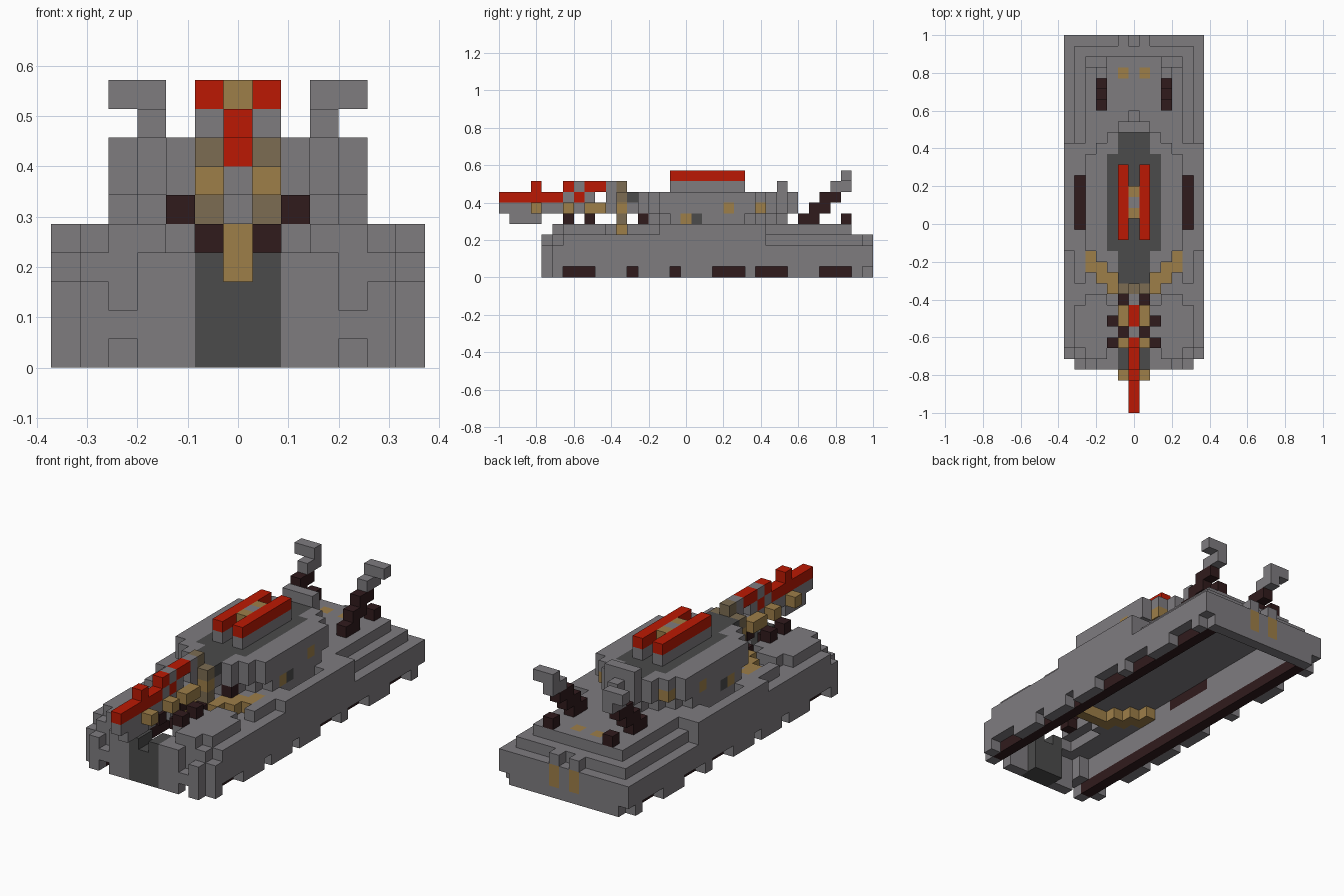
import bpy
import bmesh
from mathutils import Vector

cube = bpy.data.objects.get("Cube")
if cube:
    bpy.data.objects.remove(cube, do_unlink=True)

U = 2 / 35  # edge of one block
COLOURS = {
    "armour_grey": (0.21, 0.2, 0.213),
    "dark_grey": (0.07, 0.07, 0.07),
    "track_brown": (0.03, 0.011, 0.012),
    "brass": (0.34, 0.211, 0.066),
    "dull_brass": (0.2, 0.15, 0.085),
    "red": (0.5, 0.0095, 0.001),
}
GREY, DARK, TRACK, BRASS, DULL, RED = COLOURS
materials = []
for name, rgb in COLOURS.items():
    mat = bpy.data.materials.new(name)
    mat.use_nodes = True
    mat.diffuse_color = (*rgb, 1)
    shader = mat.node_tree.nodes["Principled BSDF"]
    shader.inputs["Base Color"].default_value = (*rgb, 1)
    shader.inputs["Roughness"].default_value = 0.8
    materials.append(mat)

cells = {}


def box(part, colour, xs, ys, zs):
    """Fill an inclusive block range, mirrored left to right."""
    for x in range(xs[0], xs[1] + 1):
        for y in range(ys[0], ys[1] + 1):
            for z in range(zs[0], zs[1] + 1):
                for side in (x, -x):
                    if part:
                        cells[side, y, z] = (part, colour)
                    else:
                        cells.pop((side, y, z), None)


def carve(xs, ys, zs):
    box(None, None, xs, ys, zs)


# Hull: side walls, end plates and a stepped deck, open underneath
box("hull", GREY, (6, 6), (5, 34), (0, 2))
box("hull", GREY, (6, 6), (6, 24), (3, 3))
box("hull", GREY, (0, 5), (4, 4), (0, 3))
box("hull", GREY, (0, 6), (34, 34), (0, 2))
box("hull", GREY, (0, 5), (5, 33), (3, 3))
box("hull", GREY, (5, 5), (5, 33), (1, 2))
box("hull", GREY, (0, 4), (14, 32), (4, 4))
box("hull", GREY, (0, 1), (12, 13), (4, 4))
box("hull", GREY, (2, 3), (13, 13), (4, 4))
box("hull", GREY, (5, 6), (15, 24), (4, 4))
box("hull", GREY, (3, 4), (5, 10), (4, 4))
box("hull", GREY, (5, 5), (6, 9), (4, 4))
box("hull", GREY, (2, 2), (6, 9), (4, 4))
box("hull", GREY, (5, 5), (12, 14), (4, 4))
box("hull", DARK, (0, 1), (4, 5), (0, 3))
box("hull", BRASS, (1, 1), (34, 34), (1, 2))
box("hull", GREY, (1, 1), (34, 34), (3, 3))
box("hull", BRASS, (1, 1), (31, 31), (4, 4))
box("hull", GREY, (4, 4), (5, 5), (1, 3))
carve((4, 4), (4, 4), (0, 0))
carve((4, 4), (4, 4), (2, 2))
carve((4, 5), (4, 4), (3, 3))
carve((6, 6), (34, 34), (0, 0))
carve((0, 0), (4, 5), (3, 3))
carve((0, 1), (6, 10), (3, 3))
carve((2, 2), (6, 9), (3, 3))
carve((0, 4), (15, 32), (3, 3))
carve((0, 3), (12, 14), (3, 3))

# Sunken side vents
carve((5, 5), (17, 21), (4, 4))
box("vents", TRACK, (5, 5), (17, 21), (3, 3))

# Tracks show through gaps cut along the skirt
for gap in ((6, 8), (12, 12), (16, 16), (20, 22), (24, 26), (30, 32)):
    carve((6, 6), gap, (0, 0))
box("tracks", TRACK, (5, 5), (5, 33), (0, 0))

# V-shaped collar in front of the turret
box("collar", BRASS, (0, 1), (11, 11), (3, 4))
for step in (2, 3, 4):
    box("collar", BRASS, (step, step), (step + 9, step + 10), (3, 4))

# Turret: stepped oval walls on a slightly shorter base
for half in range(5):
    first, last = max(12, half + 11), 27 - half
    box("turret", GREY, (half, half), (first, last), (6, 7))
    box("turret", GREY, (half, half), (first + 1, last - 1), (5, 5))
box("turret", DARK, (0, 2), (15, 23), (7, 7))
box("turret", DARK, (0, 1), (12, 25), (7, 7))
box("turret", GREY, (0, 1), (26, 26), (8, 8))
box("turret", BRASS, (4, 4), (17, 17), (5, 5))
box("turret", DARK, (4, 4), (18, 18), (5, 5))
box("turret", BRASS, (4, 4), (21, 21), (6, 6))
box("turret", BRASS, (3, 3), (24, 24), (6, 6))
box("turret", TRACK, (2, 2), (13, 13), (5, 5))

# Twin roof rails with a small bridge between them
box("roof_rails", GREY, (1, 1), (16, 22), (8, 8))
box("roof_rails", RED, (1, 1), (16, 22), (9, 9))
box("roof_bridge", GREY, (0, 0), (18, 20), (8, 9))
for y in (18, 20):
    box("roof_bridge", BRASS, (0, 0), (y, y), (9, 9))

# Mantlet
box("mantlet", DULL, (0, 1), (11, 11), (5, 7))
box("mantlet", BRASS, (1, 1), (11, 11), (6, 6))
box("mantlet", DULL, (0, 0), (11, 11), (8, 8))

# Gun barrel with raised bands
box("gun", GREY, (0, 0), (0, 10), (6, 6))
box("gun", GREY, (0, 0), (1, 3), (5, 5))
box("gun", RED, (0, 0), (0, 7), (7, 7))
for y in (6, 8, 10):
    box("gun", GREY, (0, 0), (y, y), (7, 7))
box("gun", GREY, (0, 0), (7, 10), (8, 8))
for y in (3, 6, 8, 9):
    box("gun", RED, (0, 0), (y, y), (8, 8))

# Brass clamps and dark brackets beside the gun
for y in (3, 6, 8, 9):
    box("gun_clamps", BRASS, (1, 1), (y, y), (6, 6))
for y in (6, 8):
    box("gun_brackets", TRACK, (2, 2), (y, y), (5, 5))
for y in (7, 10):
    box("gun_brackets", TRACK, (1, 1), (y, y), (4, 4))

# Rear exhaust stacks, climbing backwards to bent grey tips
for rise in range(3):
    box("exhausts", TRACK, (3, 3), (28 + rise, 29 + rise), (5 + rise, 5 + rise))
box("exhausts", TRACK, (3, 3), (32, 32), (5, 5))
box("exhaust_tips", GREY, (3, 3), (31, 32), (8, 8))
box("exhaust_tips", GREY, (3, 4), (32, 32), (9, 9))


def build(part):
    """Make one object from the exposed block sides of a part."""
    bm = bmesh.new()
    for cell, (owner, colour) in cells.items():
        if owner != part:
            continue
        x, y, z = cell
        centre = Vector((x * U, (y + 0.5) * U - 1, (z + 0.5) * U))
        for axis in range(3):
            for sign in (-1, 1):
                d, u = Vector((0, 0, 0)), Vector((0, 0, 0))
                d[axis] = sign
                u[(axis + 1) % 3] = 1
                if (x + int(d.x), y + int(d.y), z + int(d.z)) in cells:
                    continue
                v = d.cross(u)
                ring = (-u - v, u - v, u + v, v - u)
                face = bm.faces.new([bm.verts.new(centre + (d + c) * U / 2) for c in ring])
                face.material_index = list(COLOURS).index(colour)
    bmesh.ops.remove_doubles(bm, verts=bm.verts, dist=U / 100)
    bmesh.ops.dissolve_limit(bm, angle_limit=0.01, verts=bm.verts, edges=bm.edges,
                             delimit={"MATERIAL"})
    mesh = bpy.data.meshes.new(part)
    bm.to_mesh(mesh)
    bm.free()
    for mat in materials:
        mesh.materials.append(mat)
    bpy.context.collection.objects.link(bpy.data.objects.new(part, mesh))


for part in sorted({owner for owner, colour in cells.values()}):
    build(part)
